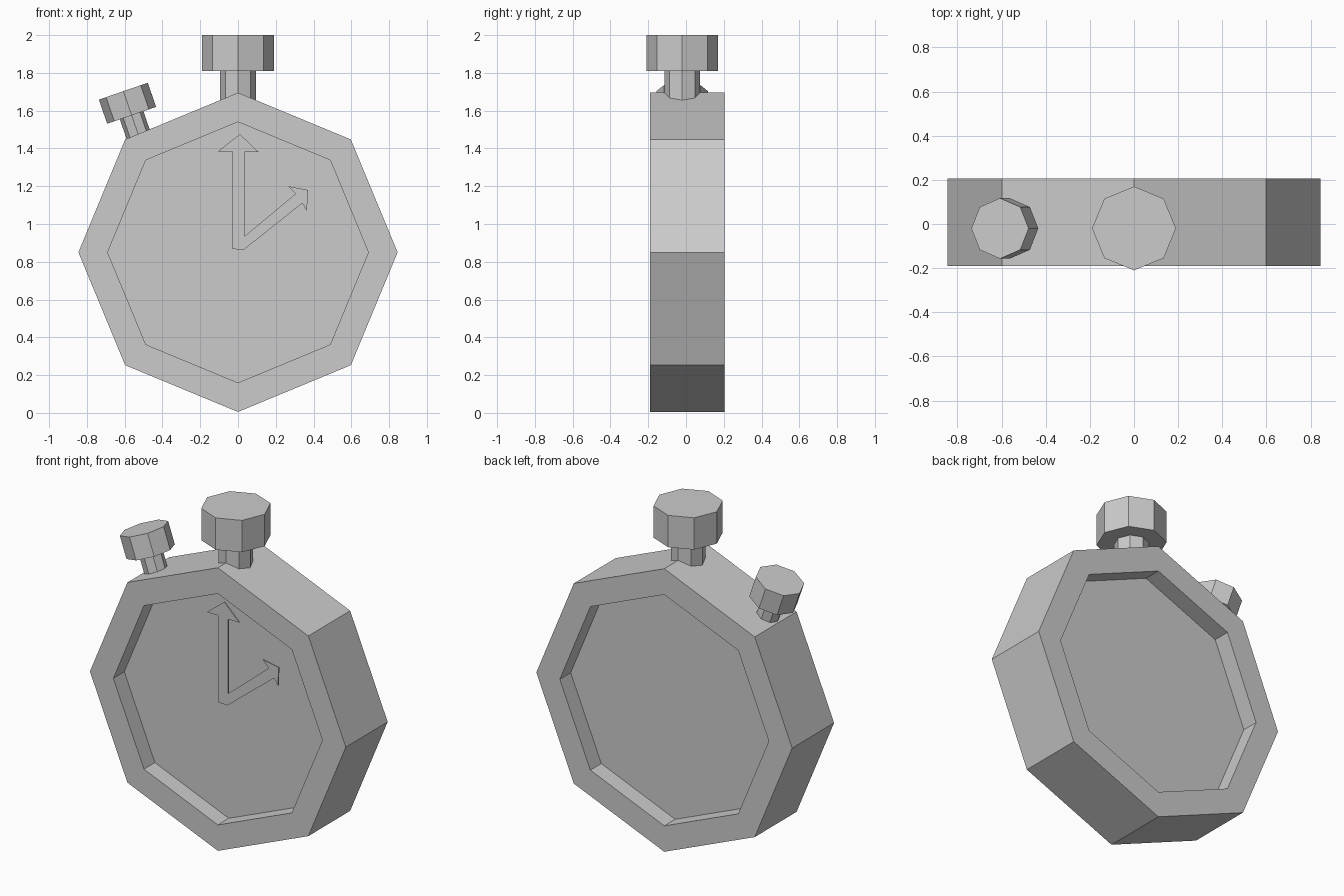
import bpy, bmesh, math
from mathutils import Matrix, Vector

default = bpy.data.objects.get("Cube")
if default:
    bpy.data.objects.remove(default, do_unlink=True)

grey = bpy.data.materials.new("plain grey")
grey.use_nodes = True
grey.diffuse_color = (0.6, 0.6, 0.6, 1)
grey.node_tree.nodes["Principled BSDF"].inputs["Base Color"].default_value = (0.6, 0.6, 0.6, 1)

MID_Y = -0.02  # depth line shared by crown and button


def finish(name, bm):
    bmesh.ops.recalc_face_normals(bm, faces=bm.faces)
    mesh = bpy.data.meshes.new(name)
    bm.to_mesh(mesh)
    bm.free()
    mesh.materials.append(grey)
    obj = bpy.data.objects.new(name, mesh)
    bpy.context.collection.objects.link(obj)
    return obj


def octagon_prism(radius, depth, matrix):
    bm = bmesh.new()
    bmesh.ops.create_cone(bm, cap_ends=True, segments=8, radius1=radius,
                          radius2=radius, depth=depth, matrix=matrix)
    return bm


def knob(name, top, tilt, cap_radius, cap_height, stem_radius, stem_length):
    """Eight-sided cap on a thinner stem, hanging down from its top centre."""
    frame = Matrix.Translation(top) @ Matrix.Rotation(tilt, 4, 'Y')
    cap_at = frame @ Matrix.Translation((0, 0, -cap_height / 2))
    stem_at = frame @ Matrix.Translation((0, 0, -cap_height - stem_length / 2))
    finish(name + "_cap", octagon_prism(cap_radius, cap_height, cap_at))
    finish(name + "_stem", octagon_prism(stem_radius, stem_length, stem_at))


# Case: octagonal block with a recessed dial on both sides
place = Matrix.Translation((0, 0.0075, 0.85)) @ Matrix.Rotation(math.pi / 2, 4, 'X')
bm = octagon_prism(0.845, 0.395, place)
bm.normal_update()
for face in [f for f in bm.faces if abs(f.normal.y) > 0.9]:
    inward = -face.normal.copy()
    bmesh.ops.inset_region(bm, faces=[face], thickness=0.143, use_even_offset=True)
    dial = bmesh.ops.extrude_discrete_faces(bm, faces=[face])["faces"][0]
    bmesh.ops.translate(bm, verts=dial.verts, vec=inward * 0.103)
finish("case", bm)

# Crown on top and tilted side button
knob("crown", Vector((0, MID_Y, 2.0)), 0, 0.19, 0.19, 0.095, 0.2)
knob("side_button", Vector((-0.607, MID_Y, 1.703)), math.radians(-19),
     0.137, 0.135, 0.066, 0.16)

# Hands: one thin plate with two arrows
outline = [(-0.03, 0.868), (0.03, 0.863), (0.34, 1.11), (0.365, 1.07), (0.37, 1.18),
           (0.265, 1.2), (0.305, 1.16), (0.035, 0.935), (0.035, 1.38), (0.11, 1.38),
           (0.01, 1.476), (-0.105, 1.385), (-0.03, 1.385)]
bm = bmesh.new()
plate = bm.faces.new([bm.verts.new((x, -0.145, z)) for x, z in outline])
back = bmesh.ops.extrude_face_region(bm, geom=[plate], use_keep_orig=True)["geom"]
bmesh.ops.translate(bm, vec=(0, 0.008, 0),
                    verts=[v for v in back if isinstance(v, bmesh.types.BMVert)])
finish("hands", bm)
